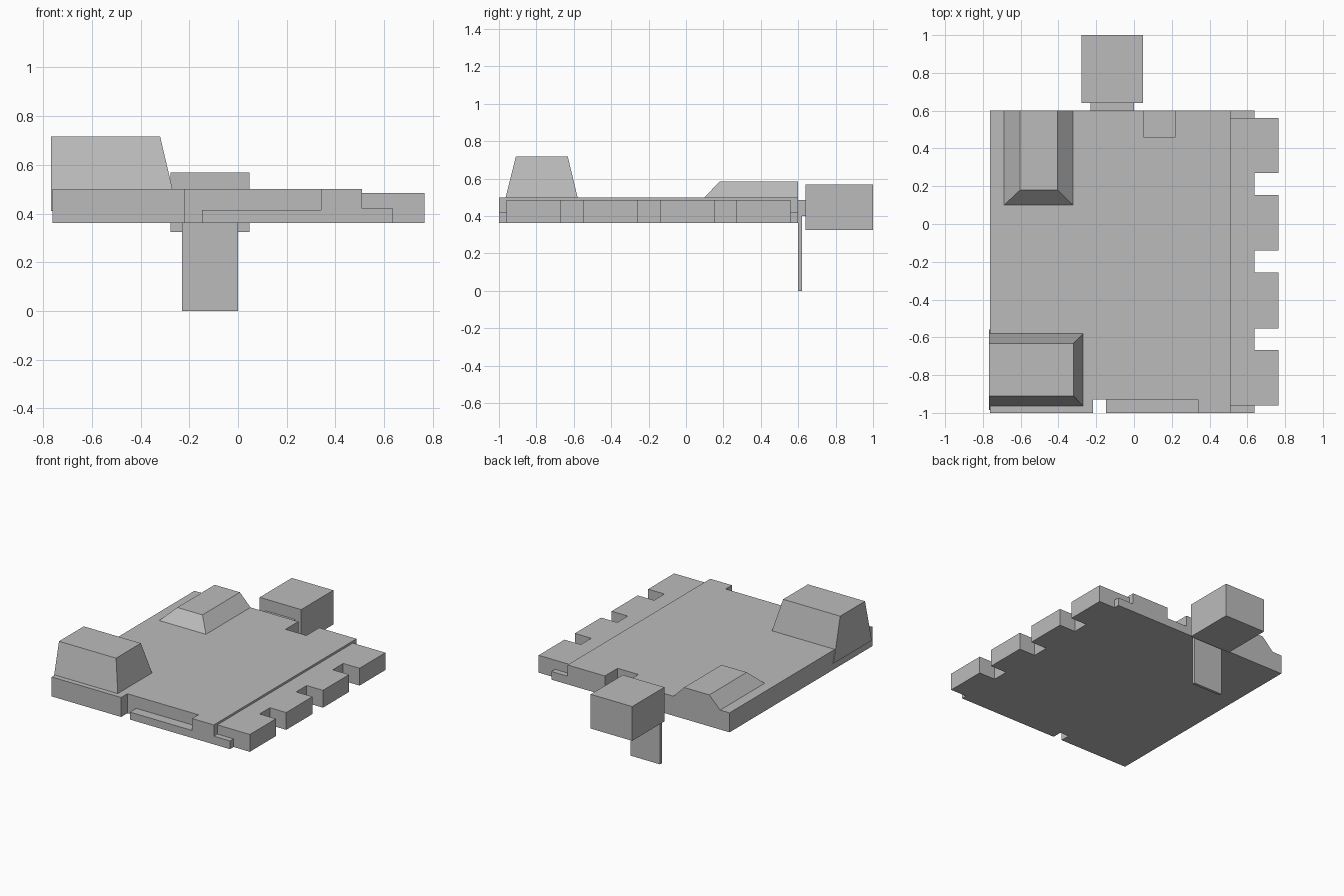
import bpy, bmesh

cube = bpy.data.objects.get("Cube")
if cube:
    bpy.data.objects.remove(cube, do_unlink=True)

grey = bpy.data.materials.new("plain_grey")
colour = (0.5, 0.5, 0.5, 1)
grey.diffuse_color = colour
grey.use_nodes = True
for node in grey.node_tree.nodes:
    if node.type == 'BSDF_PRINCIPLED':
        node.inputs["Base Color"].default_value = colour


def loft(name, low, high, z0, z1):
    """Solid between two matching outlines at two heights."""
    bm = bmesh.new()
    a = [bm.verts.new((x, y, z0)) for x, y in low]
    b = [bm.verts.new((x, y, z1)) for x, y in high]
    bm.faces.new(a[::-1])
    bm.faces.new(b)
    n = len(a)
    for i in range(n):
        j = (i + 1) % n
        bm.faces.new((a[i], a[j], b[j], b[i]))
    bmesh.ops.recalc_face_normals(bm, faces=bm.faces)
    mesh = bpy.data.meshes.new(name)
    bm.to_mesh(mesh)
    bm.free()
    mesh.materials.append(grey)
    obj = bpy.data.objects.new(name, mesh)
    bpy.context.collection.objects.link(obj)
    return obj


def rect(x0, x1, y0, y1):
    return [(x0, y0), (x1, y0), (x1, y1), (x0, y1)]


def box(name, x0, x1, y0, y1, z0, z1):
    outline = rect(x0, x1, y0, y1)
    return loft(name, outline, outline, z0, z1)


BASE, LEDGE, RAIL, TOP = 0.362, 0.42, 0.485, 0.5
WEST, STEP, RIM, EAST = -0.762, 0.51, 0.637, 0.765
FRONT, BACK = -1.0, 0.6

# Main slab with a notch at the front and one at the back
slab = [(WEST, FRONT), (-0.217, FRONT), (-0.217, -0.93), (0.34, -0.93),
        (0.34, FRONT), (STEP, FRONT), (STEP, BACK), (0.217, BACK),
        (0.217, 0.457), (0.053, 0.457), (0.053, BACK), (WEST, BACK)]
loft("main_slab", slab, slab, BASE, TOP)

# Low ledges inside the notches
box("front_ledge", -0.148, 0.34, FRONT, -0.93, BASE, 0.415)
box("back_ledge", 0.053, 0.217, 0.457, BACK, BASE, LEDGE)

# Toothed rail along the side, with low lips at its ends
rail = [(STEP, -0.96)]
for start, end in ((-0.96, -0.668), (-0.552, -0.258), (-0.14, 0.153), (0.27, 0.56)):
    if start > -0.9:
        rail.append((RIM, start))
    rail += [(EAST, start), (EAST, end)]
    if end < 0.5:
        rail.append((RIM, end))
rail.append((STEP, 0.56))
loft("toothed_rail", rail, rail, BASE, RAIL)
box("rail_lip_front", STEP, RIM, FRONT, -0.96, BASE, LEDGE)
box("rail_lip_back", STEP, RIM, 0.56, BACK, BASE, LEDGE)

# Tapered blocks on top of the slab
loft("tall_block", rect(-0.768, -0.248, -0.986, -0.558),
     rect(-0.768, -0.32, -0.91, -0.632), 0.41, 0.717)
loft("low_block", rect(-0.688, -0.322, 0.1, BACK),
     rect(-0.603, -0.405, 0.18, BACK), TOP, 0.585)

# Rear knob, its neck and the hanging plate
box("rear_knob", -0.278, 0.048, 0.64, 1.0, 0.325, 0.568)
box("knob_neck", -0.23, 0.0, BACK, 0.64, 0.4, RAIL)
box("hanging_plate", -0.23, 0.0, BACK, 0.62, 0.0, 0.4)
